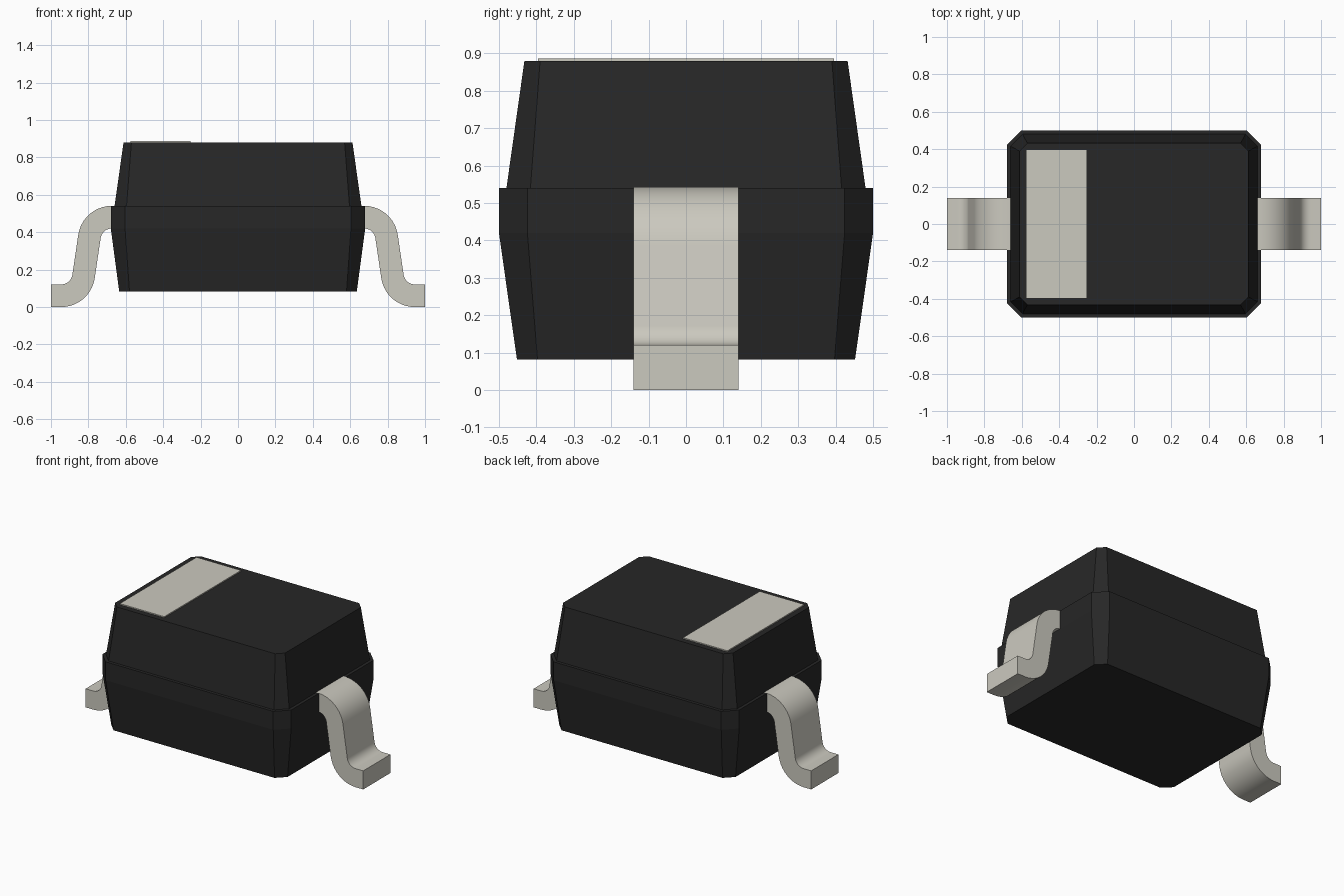
import bpy
import bmesh
from math import cos, sin, radians

cube = bpy.data.objects.get("Cube")
if cube:
    bpy.data.objects.remove(cube, do_unlink=True)


def material(name, color):
    mat = bpy.data.materials.new(name)
    mat.use_nodes = True
    mat.diffuse_color = color
    bsdf = next(n for n in mat.node_tree.nodes if n.type == "BSDF_PRINCIPLED")
    bsdf.inputs["Base Color"].default_value = color
    return mat


black = material("black_plastic", (0.02, 0.02, 0.02, 1))
metal = material("pale_tin", (0.6, 0.585, 0.52, 1))


def loft(name, rings, mat):
    """Skin a stack of equal-length closed rings and cap both ends."""
    bm = bmesh.new()
    loops = [[bm.verts.new(p) for p in ring] for ring in rings]
    for low, high in zip(loops, loops[1:]):
        for i in range(len(low)):
            j = (i + 1) % len(low)
            bm.faces.new((low[i], low[j], high[j], high[i]))
    bm.faces.new(loops[0][::-1])
    bm.faces.new(loops[-1])
    bmesh.ops.recalc_face_normals(bm, faces=bm.faces)
    mesh = bpy.data.meshes.new(name)
    bm.to_mesh(mesh)
    bm.free()
    mesh.materials.append(mat)
    obj = bpy.data.objects.new(name, mesh)
    bpy.context.collection.objects.link(obj)
    return obj


def chamfered_ring(hx, hy, cut, z):
    """Rectangle with its four corners cut off."""
    quarter = [(hx, hy - cut), (hx - cut, hy)]
    pts = quarter + [(-x, y) for x, y in quarter[::-1]]
    pts += [(-x, -y) for x, y in pts]
    return [(x, y, z) for x, y in pts]


# Moulded body: tapered base, straight belt, small ledge, tapered lid
loft("body", [
    chamfered_ring(0.635, 0.452, 0.055, 0.082),
    chamfered_ring(0.68, 0.50, 0.076, 0.42),
    chamfered_ring(0.68, 0.50, 0.076, 0.54),
    chamfered_ring(0.66, 0.48, 0.064, 0.54),
    chamfered_ring(0.612, 0.432, 0.042, 0.88),
], black)

# Polarity band on the lid
band = [(-0.575, -0.395), (-0.255, -0.395), (-0.255, 0.395), (-0.575, 0.395)]
loft("polarity_band", [[(x, y, z) for x, y in band] for z in (0.878, 0.887)], metal)


def arc(cx, cz, r, start, end, steps=10):
    angles = [radians(start + (end - start) * i / steps) for i in range(steps + 1)]
    return [(cx + r * cos(a), cz + r * sin(a)) for a in angles]


# Gull-wing leads: two opposite bends joined by a leaning shank
INNER, OUTER, LEAN = 0.06, 0.181, 9
top_bend = (0.675, 0.36)
foot_bend = (0.945, 0.181)
profile = [(0.6, 0.541)]
profile += arc(*top_bend, OUTER, 90, LEAN)
profile += arc(*foot_bend, INNER, 180 + LEAN, 270)
profile += [(1, 0.121), (1, 0)]
profile += arc(*foot_bend, OUTER, 270, 180 + LEAN)
profile += arc(*top_bend, INNER, LEAN, 90)
profile += [(0.6, 0.42)]

for side, name in ((1, "left_lead"), (-1, "right_lead")):
    lead = loft(name, [[(side * x, y, z) for x, z in profile] for y in (-0.14, 0.14)], metal)
    bpy.ops.object.select_all(action="DESELECT")
    lead.select_set(True)
    bpy.context.view_layer.objects.active = lead
    bpy.ops.object.shade_smooth_by_angle(angle=radians(30))
